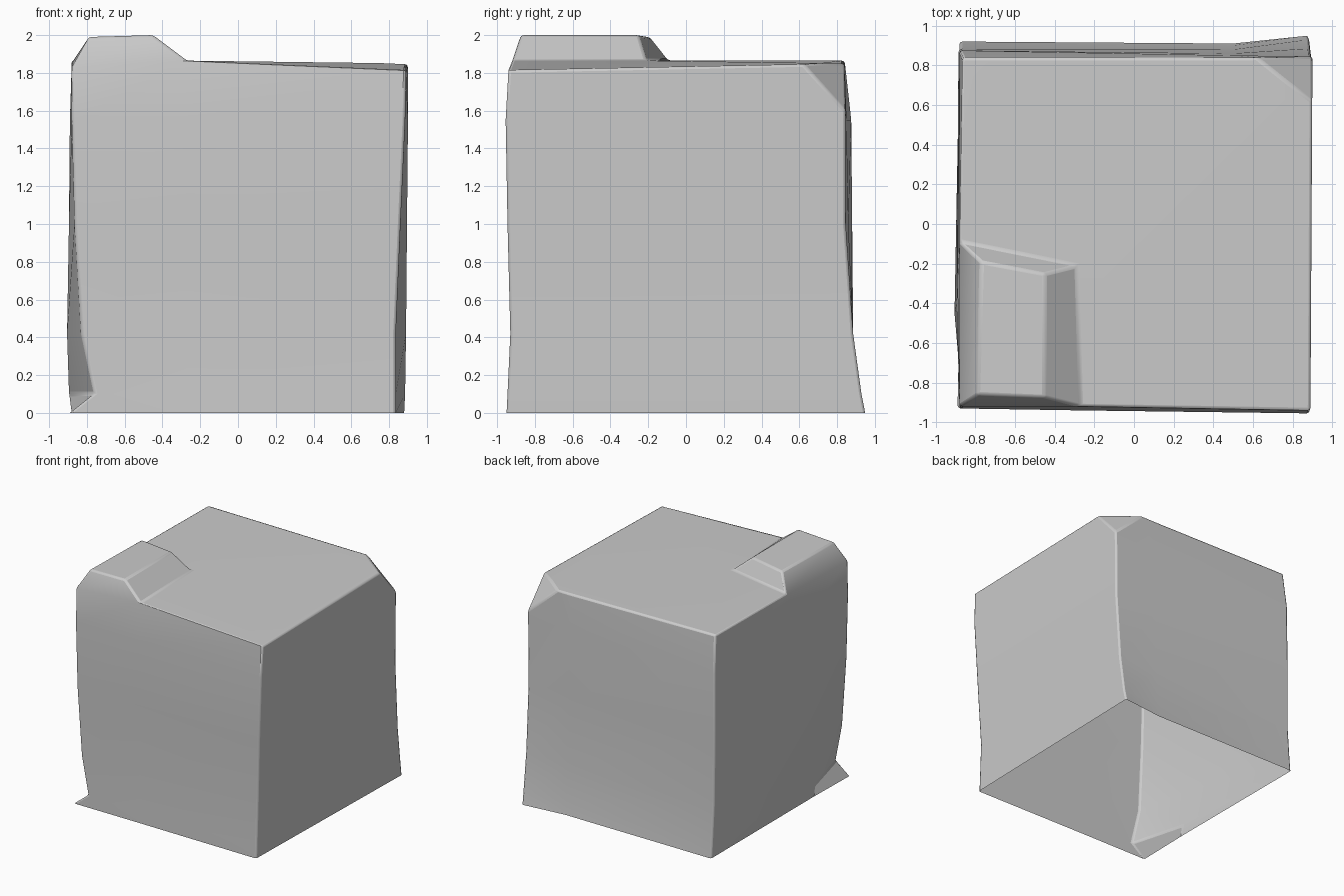
import bpy
import bmesh
from mathutils import Vector

default_cube = bpy.data.objects.get("Cube")
if default_cube:
    bpy.data.objects.remove(default_cube, do_unlink=True)


def make_material(name, colour):
    material = bpy.data.materials.new(name)
    material.use_nodes = True
    material.diffuse_color = colour
    material.node_tree.nodes["Principled BSDF"].inputs["Base Color"].default_value = colour
    return material


stone_grey = make_material("stone grey", (0.6, 0.6, 0.6, 1))

# Upright edges of the block, listed counter-clockwise: plan position at each height, then rim height
heights = (0, .1, .42, 1, 1.55)
columns = {
    "front_right": ([(-.89, -.93), (-.76, -.93), (-.83, -.92), (-.865, -.93), (-.88, -.93), (-.88, -.92)], 1.83),
    "front_middle": ([(-.27, -.935), (-.27, -.935), (-.27, -.93), (-.27, -.935), (-.27, -.94), (-.27, -.92)], 1.865),
    "front_left": ([(.835, -.95), (.835, -.945), (.835, -.93), (.86, -.945), (.885, -.955), (.89, -.94)], 1.815),
    "back_left": ([(.88, .95), (.885, .93), (.89, .885), (.895, .845), (.9, .845), (.9, .84)], 1.85),
    "back_middle": ([(.5, .91), (.5, .9), (.5, .88), (.5, .86), (.5, .85), (.5, .84)], 1.85),
    "back_right": ([(-.88, .92), (-.88, .91), (-.88, .885), (-.885, .88), (-.88, .875), (-.865, .84)], 1.865),
    "right_middle": ([(-.88, -.45), (-.895, -.45), (-.905, -.45), (-.895, -.4), (-.89, -.3), (-.88, -.09)], 1.865),
}

bm = bmesh.new()
strips = []
for plan, rim_height in columns.values():
    levels = heights + (rim_height,)
    strips.append([bm.verts.new((x, y, z)) for (x, y), z in zip(plan, levels)])

# Worn side walls, open underneath
for this, following in zip(strips, strips[1:] + strips[:1]):
    for low in range(len(heights)):
        bm.faces.new((this[low], following[low], following[low + 1], this[low + 1]))

# Top surface around the raised corner
rim = dict(zip(columns, (strip[-1] for strip in strips)))
inner = bm.verts.new((-.29, -.21, 1.865))
bm.faces.new((rim["front_middle"], rim["front_left"], rim["back_left"], inner))
bm.faces.new((inner, rim["back_left"], rim["back_middle"], rim["back_right"]))
bm.faces.new((inner, rim["back_right"], rim["right_middle"]))

# Raised corner lump with sloping sides
base = [rim["front_right"], rim["front_middle"], inner, rim["right_middle"]]
cap = [bm.verts.new(p) for p in ((-.79, -.86, 1.99), (-.45, -.875, 2), (-.45, -.25, 2), (-.77, -.19, 1.99))]
for i in range(len(base)):
    j = (i + 1) % len(base)
    bm.faces.new((base[i], base[j], cap[j], cap[i]))
bm.faces.new(cap)

# Chipped back corner, cut off by a plane and closed again
a, b, c = Vector((.62, .84, 1.85)), Vector((.895, .63, 1.84)), Vector((.9, .845, 1.6))
normal = (b - a).cross(c - a).normalized()
if normal.dot(Vector((1, 1, 1))) < 0:
    normal.negate()
cut = bmesh.ops.bisect_plane(bm, geom=bm.verts[:] + bm.edges[:] + bm.faces[:],
                             plane_co=a, plane_no=normal, clear_outer=True)
chip_edges = [e for e in cut["geom_cut"] if isinstance(e, bmesh.types.BMEdge)]
bmesh.ops.edgeloop_fill(bm, edges=chip_edges)
bmesh.ops.recalc_face_normals(bm, faces=bm.faces[:])

mesh = bpy.data.meshes.new("stone_block")
bm.to_mesh(mesh)
bm.free()
mesh.materials.append(stone_grey)
block = bpy.data.objects.new("stone_block", mesh)
bpy.context.collection.objects.link(block)

# Slightly softened edges
bevel = block.modifiers.new("soft_edges", "BEVEL")
bevel.width = 0.014
bevel.segments = 2
bevel.limit_method = "ANGLE"
bevel.angle_limit = 0.6
bevel.use_clamp_overlap = False

bpy.context.view_layer.objects.active = block
block.select_set(True)
bpy.ops.object.shade_smooth_by_angle(angle=0.6)
